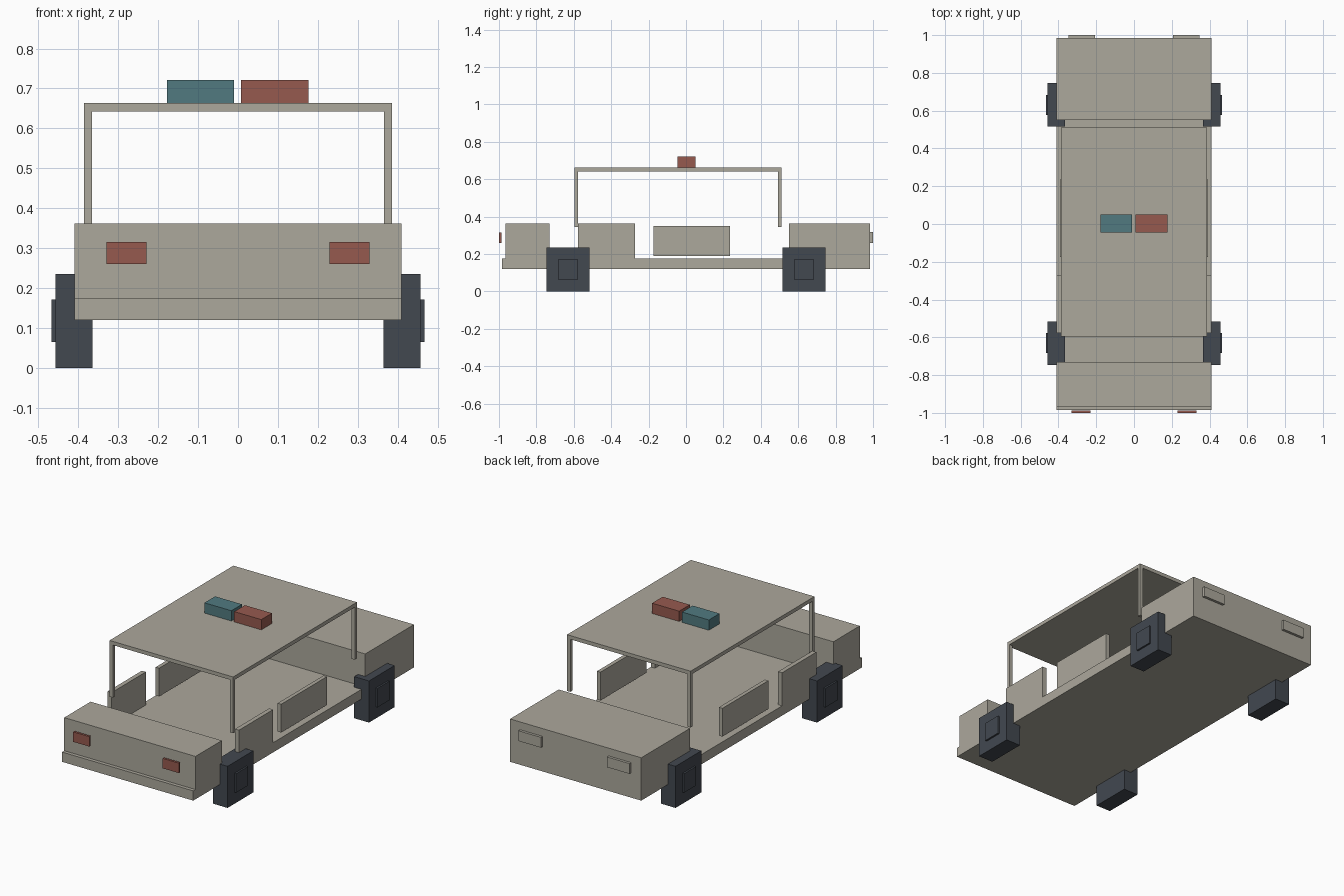
import bpy

if "Cube" in bpy.data.objects:
    bpy.data.objects.remove(bpy.data.objects["Cube"])


def srgb(r, g, b):
    lin = [((c / 255 + 0.055) / 1.055) ** 2.4 for c in (r, g, b)]
    return (*lin, 1.0)


def material(name, rgb):
    m = bpy.data.materials.new(name)
    m.diffuse_color = srgb(*rgb)
    m.use_nodes = True
    m.node_tree.nodes["Principled BSDF"].inputs["Base Color"].default_value = m.diffuse_color
    return m


BODY = material("warm_grey", (172, 168, 156))
RUBBER = material("dark_slate", (66, 72, 80))
RED = material("dull_red", (150, 90, 79))
BLUE = material("dull_teal", (81, 122, 128))


def box(name, x, y, z, mat):
    """Axis-aligned box from (min, max) ranges."""
    bpy.ops.mesh.primitive_cube_add(size=1)
    ob = bpy.context.object
    ob.name = name
    ob.location = [(a + b) / 2 for a, b in (x, y, z)]
    ob.scale = [b - a for a, b in (x, y, z)]
    bpy.ops.object.transform_apply(location=False, rotation=False, scale=True)
    ob.data.materials.append(mat)
    return ob


def pair(name, x, y, z, mat):
    """The same box on the right and left side."""
    box("right_" + name, x, y, z, mat)
    box("left_" + name, (-x[1], -x[0]), y, z, mat)


# Floor, bonnet and boot
box("chassis", (-0.41, 0.41), (-0.985, 0.55), (0.12, 0.175), BODY)
box("bonnet", (-0.41, 0.41), (-0.965, -0.73), (0.175, 0.362), BODY)
box("boot", (-0.41, 0.41), (0.55, 0.985), (0.12, 0.362), BODY)

# Side panels and doors
pair("front_panel", (0.385, 0.41), (-0.577, -0.272), (0.175, 0.362), BODY)
pair("door", (0.37, 0.392), (-0.175, 0.235), (0.19, 0.35), BODY)

# Roof on four thin pillars
box("roof", (-0.386, 0.386), (-0.577, 0.51), (0.642, 0.663), BODY)
pair("front_pillar", (0.366, 0.386), (-0.595, -0.577), (0.345, 0.663), BODY)
pair("rear_pillar", (0.366, 0.386), (0.492, 0.51), (0.345, 0.642), BODY)
box("windscreen_header", (-0.366, 0.366), (-0.595, -0.577), (0.642, 0.663), BODY)

# Square wheels with hub plates
for end, y in (("front", -0.631), ("rear", 0.631)):
    pair(end + "_wheel", (0.365, 0.457), (y - 0.115, y + 0.115), (0, 0.235), RUBBER)
    pair(end + "_hub", (0.457, 0.467), (y - 0.053, y + 0.053), (0.065, 0.172), RUBBER)

# Head and tail lights
pair("headlight", (0.229, 0.33), (-1.0, -0.987), (0.26, 0.316), RED)
pair("tail_light", (0.207, 0.347), (0.985, 1.0), (0.26, 0.318), BODY)

# Roof light bar
box("blue_beacon", (-0.178, -0.01), (-0.045, 0.05), (0.663, 0.721), BLUE)
box("red_beacon", (0.008, 0.177), (-0.045, 0.05), (0.663, 0.721), RED)
